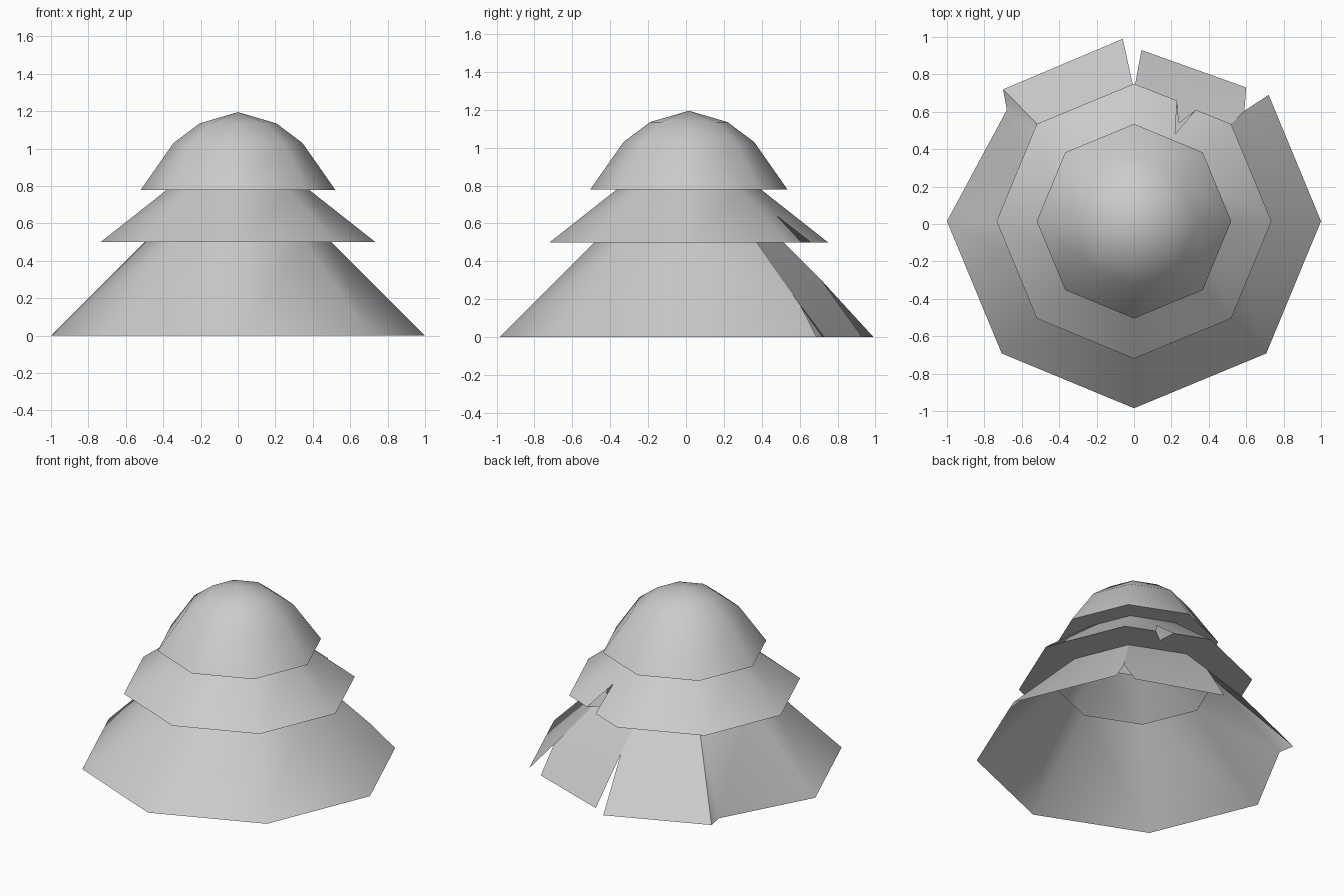
import bpy, bmesh, math

cube = bpy.data.objects.get("Cube")
if cube:
    bpy.data.objects.remove(cube, do_unlink=True)

CY = 0.015  # centre line of the octagon
grey = bpy.data.materials.new("plain_grey")
grey.use_nodes = True
grey.diffuse_color = (0.6, 0.6, 0.6, 1)
grey.node_tree.nodes["Principled BSDF"].inputs["Base Color"].default_value = (0.6, 0.6, 0.6, 1)


def corner(r, z, i):
    """Octagon corner i, counted from +x."""
    a = math.radians(45 * i)
    return (r * math.cos(a), CY + r * math.sin(a), z)


def panel(lower, upper, i):
    """One flat side between two (radius, height) rings."""
    pts = [corner(*lower, i), corner(*lower, i + 1)]
    if upper[0] == 0:
        return pts + [(0, CY, upper[1])]
    return pts + [corner(*upper, i + 1), corner(*upper, i)]


def build(name, polygons):
    bm = bmesh.new()
    for poly in polygons:
        bm.faces.new([bm.verts.new(p) for p in poly])
    bmesh.ops.remove_doubles(bm, verts=bm.verts[:], dist=0.001)
    bmesh.ops.triangulate(bm, faces=[f for f in bm.faces if len(f.verts) > 4])
    mesh = bpy.data.meshes.new(name)
    bm.to_mesh(mesh)
    bm.free()
    mesh.materials.append(grey)
    ob = bpy.data.objects.new(name, mesh)
    bpy.context.collection.objects.link(ob)
    bpy.ops.object.select_all(action="DESELECT")
    ob.select_set(True)
    bpy.context.view_layer.objects.active = ob
    bpy.ops.object.shade_smooth_by_angle(angle=math.radians(42))
    return ob


# Lower skirt: intact sides, then the split and splayed back panels
eave, neck = (1.0, 0), (0.5, 0.5)
split_left, split_back = corner(0.835, 0.165, 1), corner(0.7, 0.3, 2)
top = [corner(*neck, i) for i in range(8)]
skirt = [panel(eave, neck, i) for i in range(4, 8)]
skirt.append([corner(*eave, 0), (0.72, 0.69, 0), split_left, top[1], top[0]])
skirt.append([(-0.68, 0.61, 0), corner(*eave, 4), top[4], top[3]])
skirt.append([(-0.70, 0.72, 0), (-0.68, 0.61, 0), top[3]])
build("lower_skirt", skirt)
build("back_left_panel", [[(0.60, 0.73, 0), (0.04, 0.93, 0), split_back, top[2], top[1], split_left]])
build("back_right_panel", [[(-0.06, 0.99, 0), (-0.70, 0.72, 0), top[3], top[2], split_back]])

# Middle skirt with a torn notch in its back left side
eave, neck, inner = (0.735, 0.5), (0.38, 0.78), (0.5, 0.5)
sides = [i for i in range(8) if i != 1]
middle = [panel(eave, neck, i) for i in sides]
notch = [(0.33, 0.61, 0.5), (0.22, 0.48, 0.64), (0.23, 0.66, 0.5)]
middle.append([corner(*eave, 1), *notch, corner(*eave, 2), corner(*neck, 2), corner(*neck, 1)])
build("middle_skirt", middle)
under = [panel(eave, inner, i)[::-1] for i in sides]
notch[1] = (0.24, 0.54, 0.5)
under.append([corner(*eave, 1), *notch, corner(*eave, 2), corner(*inner, 2), corner(*inner, 1)][::-1])
build("middle_underside", under)

# Domed cap and its underside
rings = [(0.52, 0.78), (0.345, 1.03), (0.205, 1.135), (0, 1.195)]
build("cap", [panel(a, b, i) for a, b in zip(rings, rings[1:]) for i in range(8)])
build("cap_underside", [panel(rings[0], neck, i)[::-1] for i in range(8)])
